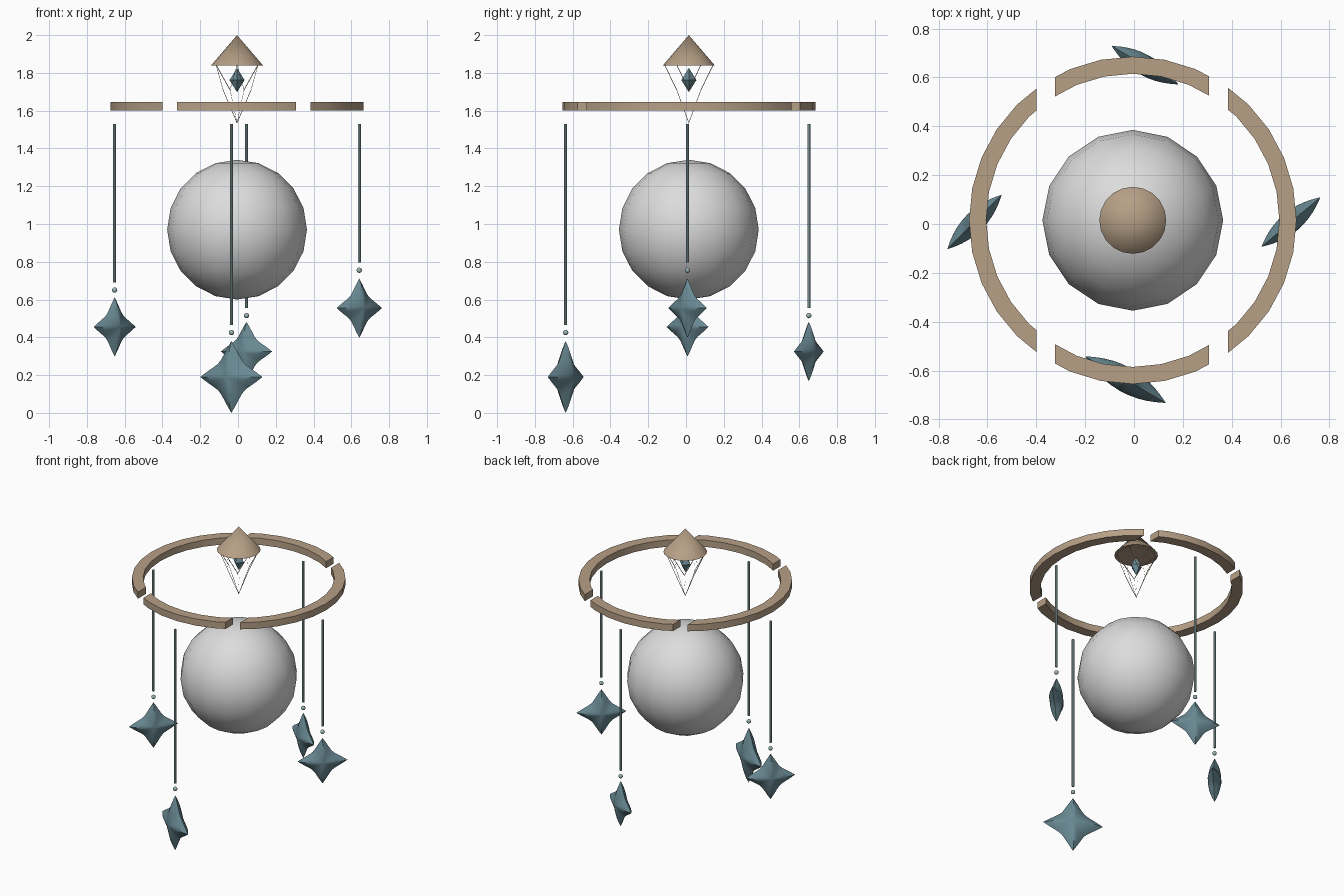
import bpy, bmesh
from math import sin, cos, tau, radians, atan2, hypot
from mathutils import Matrix, Vector

if "Cube" in bpy.data.objects:
    bpy.data.objects.remove(bpy.data.objects["Cube"])


def material(name, rgb):
    m = bpy.data.materials.new(name)
    m.use_nodes = True
    m.diffuse_color = (*rgb, 1)
    m.node_tree.nodes["Principled BSDF"].inputs["Base Color"].default_value = (*rgb, 1)
    return m


WOOD = material("tan wood", (0.47, 0.35, 0.24))
PEARL = material("pale grey", (0.72, 0.72, 0.72))
TEAL = material("dusty teal", (0.14, 0.25, 0.29))
CORD = material("light teal", (0.33, 0.47, 0.48))
CX, CY = -0.005, 0.015


def finish(name, bm, mat, loc, smooth=None):
    bmesh.ops.recalc_face_normals(bm, faces=bm.faces)
    mesh = bpy.data.meshes.new(name)
    bm.to_mesh(mesh)
    bm.free()
    mesh.materials.append(mat)
    ob = bpy.data.objects.new(name, mesh)
    ob.location = loc
    bpy.context.collection.objects.link(ob)
    if smooth:
        bpy.ops.object.select_all(action="DESELECT")
        ob.select_set(True)
        bpy.context.view_layer.objects.active = ob
        bpy.ops.object.shade_smooth_by_angle(angle=radians(smooth))
    return ob


def ball(name, radius, segs, rings, mat, loc):
    bm = bmesh.new()
    bmesh.ops.create_uvsphere(bm, u_segments=segs, v_segments=rings, radius=radius)
    return finish(name, bm, mat, loc, 40)


def cone(name, r1, r2, depth, segs, mat, loc):
    bm = bmesh.new()
    bmesh.ops.create_cone(bm, cap_ends=True, segments=segs, radius1=r1, radius2=r2, depth=depth)
    return finish(name, bm, mat, loc, 40)


# Ring segments: a flat hoop sliced by two slabs along x
def ring_part(name, x_min, x_max):
    bm = bmesh.new()
    n = 32
    grid = []
    for i in range(n):
        c, s = cos(tau * i / n), sin(tau * i / n)
        grid.append([bm.verts.new((r * c, r * s, z)) for r, z in
                     ((0.6, 0), (0.67, 0), (0.67, 0.046), (0.6, 0.046))])
    for i in range(n):
        a, b = grid[i], grid[(i + 1) % n]
        for k in range(4):
            m = (k + 1) % 4
            bm.faces.new((a[k], a[m], b[m], b[k]))
    for x, direction in ((x_min, -1), (x_max, 1)):
        bmesh.ops.bisect_plane(bm, geom=bm.verts[:] + bm.edges[:] + bm.faces[:],
                               plane_co=(x, 0, 0), plane_no=(direction, 0, 0), clear_outer=True)
        bmesh.ops.holes_fill(bm, edges=[e for e in bm.edges if e.is_boundary], sides=0)
    finish(name, bm, WOOD, (CX, CY, 1.6), 30)


ring_part("ring_right", -1, -0.395)
ring_part("ring_middle", -0.318, 0.312)
ring_part("ring_left", 0.39, 1)

# Centre globe
ball("globe", 0.37, 16, 10, PEARL, (CX, CY, 0.97))

# Top cap
cone("cap", 0.137, 0, 0.16, 20, WOOD, (CX, CY, 1.92))

# Open lattice basket: panels inset, their middles removed, then thickened
bm = bmesh.new()
n = 6
tip = bm.verts.new((0, 0, 1.535))
rim, mid = [], []
for i in range(n):
    a = tau * i / n - tau / 4
    b = a + tau / n / 2
    rim.append(bm.verts.new((0.128 * cos(a), 0.128 * sin(a), 1.842)))
    mid.append(bm.verts.new((0.074 * cos(b), 0.074 * sin(b), 1.71)))
for i in range(n):
    bm.faces.new((rim[i], mid[i - 1], tip, mid[i]))
    bm.faces.new((rim[i], mid[i], rim[(i + 1) % n]))
panels = bm.faces[:]
bmesh.ops.inset_individual(bm, faces=panels, thickness=0.011, use_even_offset=True)
bmesh.ops.delete(bm, geom=panels, context="FACES")
basket = finish("basket", bm, WOOD, (CX, CY, 0))
solid = basket.modifiers.new("thickness", "SOLIDIFY")
solid.thickness = 0.008
solid.offset = 0

# Gem inside the basket
bm = bmesh.new()
bmesh.ops.create_uvsphere(bm, u_segments=4, v_segments=2, radius=0.04)
bmesh.ops.scale(bm, vec=(1, 1, 1.6), verts=bm.verts)
finish("gem", bm, TEAL, (CX, CY, 1.762))


# Puffy four-pointed star, reshaped from a sphere
def star(name, size, turn, loc):
    bm = bmesh.new()
    bmesh.ops.create_uvsphere(bm, u_segments=32, v_segments=14, radius=1)
    for v in bm.verts:
        t = min(1, hypot(v.co.x, v.co.y))
        a = atan2(v.co.y, v.co.x)
        r = t * size * (1 - 0.2 * abs(sin(2 * a))) / (abs(cos(a)) + abs(sin(a)))
        side = 1 if v.co.z > 0 else -1
        v.co = Vector((r * cos(a), r * sin(a), side * 0.27 * size * (1 - t * t)))
    spin = Matrix.Rotation(radians(turn), 3, "Z") @ Matrix.Rotation(tau / 4, 3, "X")
    bmesh.ops.rotate(bm, matrix=spin, verts=bm.verts)
    finish(name, bm, TEAL, loc, 50)


# Hanging pendants: position, cord end, star centre, star size, turn
pendants = {
    "front": (-0.035, -0.637, 0.465, 0.19, 0.19, -30),
    "back": (0.045, 0.65, 0.555, 0.325, 0.157, -30),
    "right": (-0.653, 0.008, 0.69, 0.455, 0.157, 45),
    "left": (0.642, 0.008, 0.795, 0.555, 0.157, 40),
}
for side, (x, y, end, z, size, turn) in pendants.items():
    cone(side + "_cord", 0.008, 0.008, 1.53 - end, 8, CORD, (x, y, (1.53 + end) / 2))
    ball(side + "_bead", 0.014, 12, 8, CORD, (x, y, end - 0.04))
    star(side + "_star", size, turn, (x, y, z))
